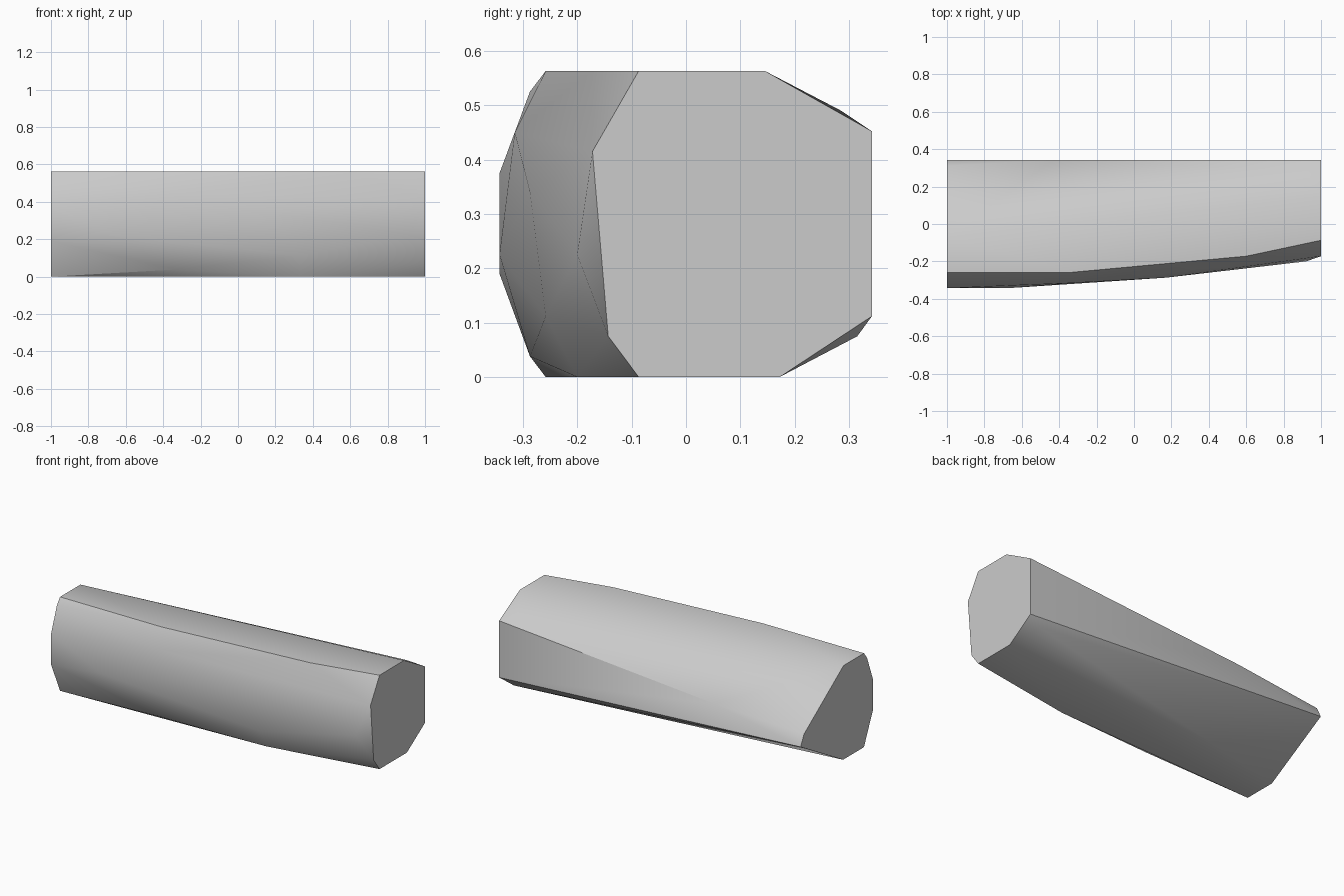
import bpy
import bmesh
import math

# Remove the default object
default_cube = bpy.data.objects.get("Cube")
if default_cube:
    bpy.data.objects.remove(default_cube, do_unlink=True)


def flat_material(name, color):
    material = bpy.data.materials.new(name)
    material.use_nodes = True
    material.diffuse_color = color
    material.node_tree.nodes["Principled BSDF"].inputs["Base Color"].default_value = color
    return material


def hull_from_sections(name, sections, material):
    """Wrap a convex skin around (y, z) profiles placed along x."""
    bm = bmesh.new()
    for x, profile in sections.items():
        for y, z in profile:
            bm.verts.new((x, y, z))
    result = bmesh.ops.convex_hull(bm, input=bm.verts[:], use_existing_faces=False)
    unused = {item for key in ("geom_interior", "geom_unused") for item in result[key]
              if isinstance(item, bmesh.types.BMVert) and not item.link_faces}
    bmesh.ops.delete(bm, geom=list(unused), context="VERTS")
    # Merge coplanar triangles into clean flat faces
    bmesh.ops.dissolve_limit(bm, angle_limit=math.radians(0.5),
                             verts=bm.verts[:], edges=bm.edges[:])
    bmesh.ops.recalc_face_normals(bm, faces=bm.faces[:])
    mesh = bpy.data.meshes.new(name)
    bm.to_mesh(mesh)
    bm.free()
    mesh.materials.append(material)
    obj = bpy.data.objects.new(name, mesh)
    bpy.context.collection.objects.link(obj)
    return obj


def shade_smooth(obj, degrees):
    bpy.ops.object.select_all(action="DESELECT")
    obj.select_set(True)
    bpy.context.view_layer.objects.active = obj
    bpy.ops.object.shade_smooth_by_angle(angle=math.radians(degrees))


TOP = 0.563
BACK = 0.342
FRONT = -0.343

# Profiles from the right end cap to the left end cap
sections = {
    -1: [(-0.258, TOP), (-0.287, 0.525), (FRONT, 0.375), (FRONT, 0.19), (-0.258, 0),
         (-0.06, 0), (BACK, 0.23), (0.31, 0.295), (-0.065, TOP)],
    -0.67: [(FRONT, 0.225)],
    -0.43: [(BACK, 0.336)],
    -0.33: [(-0.258, TOP), (-0.315, 0.45), (-0.287, 0.038)],
    0.17: [(-0.287, 0.34)],
    0.33: [(-0.2, 0), (-0.258, 0.112)],
    0.6: [(-0.172, TOP)],
    0.92: [(-0.2, 0.225), (BACK, 0.446), (0.285, 0.49), (0.315, 0.075)],
    1: [(-0.087, TOP), (0.145, TOP), (BACK, 0.452), (BACK, 0.112), (0.172, 0),
        (-0.087, 0), (-0.143, 0.075), (-0.172, 0.415)],
}

# Tapered faceted body
grey = flat_material("plain grey", (0.6, 0.6, 0.6, 1))
body = hull_from_sections("tapered_body", sections, grey)
shade_smooth(body, 30)
